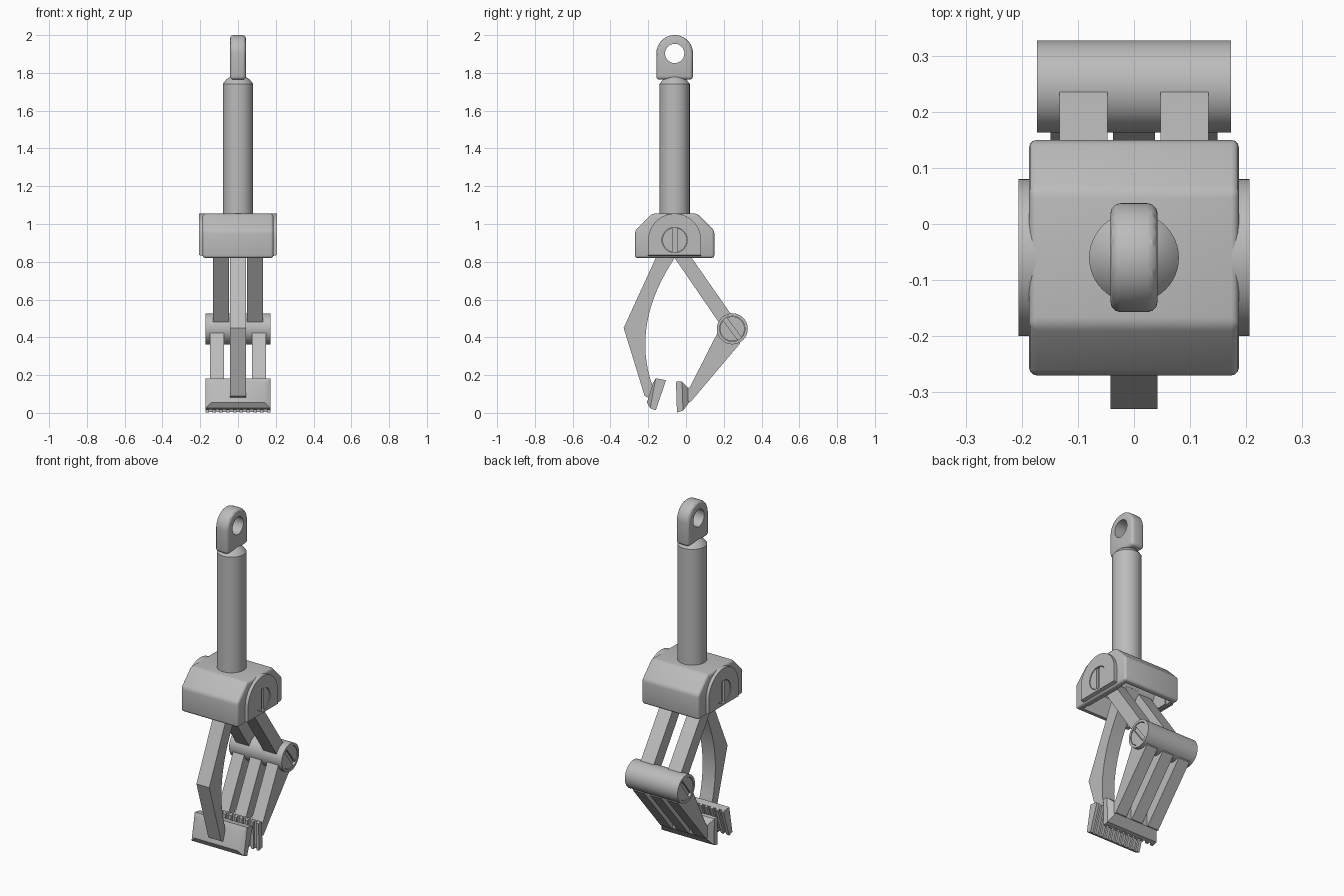
import bpy, bmesh, math

cube = bpy.data.objects.get("Cube")
if cube:
    bpy.data.objects.remove(cube, do_unlink=True)

grey = bpy.data.materials.new("plain grey")
grey.use_nodes = True
GREY = (0.5, 0.5, 0.5, 1)
grey.diffuse_color = GREY
grey.node_tree.nodes["Principled BSDF"].inputs["Base Color"].default_value = GREY

AXIS = -0.06                 # y of the rod axis and main pivot
PIVOT = (AXIS, 0.915)
ELBOW = (0.245, 0.445)
parts = []


def finish(name, bm):
    bmesh.ops.recalc_face_normals(bm, faces=bm.faces)
    mesh = bpy.data.meshes.new(name)
    bm.to_mesh(mesh)
    bm.free()
    mesh.materials.append(grey)
    obj = bpy.data.objects.new(name, mesh)
    bpy.context.collection.objects.link(obj)
    parts.append(obj)
    return obj


def loft(name, rings):
    """Skin a list of equal point rings and cap both ends."""
    bm = bmesh.new()
    loops = [[bm.verts.new(p) for p in ring] for ring in rings]
    n = len(loops[0])
    for a, b in zip(loops, loops[1:]):
        for i in range(n):
            j = (i + 1) % n
            bm.faces.new((a[i], a[j], b[j], b[i]))
    bm.faces.new(loops[0])
    bm.faces.new(loops[-1])
    return finish(name, bm)


def prism(name, outline, x0, x1):
    """Extrude a (y, z) outline along x."""
    return loft(name, [[(x, y, z) for y, z in outline] for x in (x0, x1)])


def arc(centre, r, a0, a1, n):
    return [(centre[0] + r * math.cos(a0 + (a1 - a0) * i / n),
             centre[1] + r * math.sin(a0 + (a1 - a0) * i / n)) for i in range(n + 1)]


def disc(centre, r, n=48):
    return arc(centre, r, 0, 2 * math.pi, n)[:-1]


def apply_modifiers(obj):
    deps = bpy.context.evaluated_depsgraph_get()
    mesh = bpy.data.meshes.new_from_object(obj.evaluated_get(deps))
    obj.modifiers.clear()
    obj.data = mesh


def soften(obj, width):
    mod = obj.modifiers.new("soft edges", "BEVEL")
    mod.width, mod.segments, mod.limit_method = width, 3, "ANGLE"
    apply_modifiers(obj)


def cut(obj, cutter):
    mod = obj.modifiers.new("cut", "BOOLEAN")
    mod.operation, mod.object, mod.solver = "DIFFERENCE", cutter, "EXACT"
    apply_modifiers(obj)
    parts.remove(cutter)
    bpy.data.objects.remove(cutter, do_unlink=True)


def slotted_screw(name, host, centre, face_x, side, tilt):
    """Sink a round recess in the host and fill it with two half discs."""
    r, gap = 0.067, 0.012
    cut(host, prism("recess", disc(centre, r), side * (face_x - 0.015), side * (face_x + 0.02)))
    a = math.asin(gap / r)
    for k, half in enumerate(("a", "b")):
        start = tilt + k * math.pi
        prism(f"{name}_{half}", arc(centre, r - 0.002, start + a, start + math.pi - a, 20),
              side * (face_x - 0.02), side * (face_x - 0.003))


# Lifting eye
EYE = (AXIS, 1.903)
eye = prism("lifting_eye", arc(EYE, 0.097, 0, math.pi, 32) +
            [(AXIS - 0.097, 1.764), (AXIS + 0.097, 1.764)], -0.042, 0.042)
soften(eye, 0.018)
cut(eye, prism("eye_hole", disc(EYE, 0.051), -0.1, 0.1))

# Round rod with a tapered shoulder
loft("rod", [[(x, y, z) for x, y in disc((0, AXIS), r)]
             for r, z in ((0.08, 1.03), (0.08, 1.742), (0.062, 1.765), (0.04, 1.78))])

# Hollow housing, open below
housing = prism("housing", [(-0.27, 0.82), (-0.27, 0.965), (-0.18, 1.055),
                            (0.06, 1.055), (0.15, 0.965), (0.15, 0.82)], -0.187, 0.187)
soften(housing, 0.014)
cut(housing, prism("cavity", [(-0.24, 0.7), (-0.24, 0.95), (-0.165, 1.025),
                              (0.045, 1.025), (0.12, 0.95), (0.12, 0.7)], -0.157, 0.157))

# Side bosses with slotted pivot screws
for side, label in ((1, "left"), (-1, "right")):
    boss = prism(f"{label}_boss", arc(PIVOT, 0.14, 0, math.pi, 32) +
                 [(AXIS - 0.14, 0.82), (AXIS + 0.14, 0.82)], side * 0.15, side * 0.206)
    for v in boss.data.vertices:
        if v.co.z < 0.825 and abs(v.co.x) > 0.2:
            v.co.z += 0.016
    slotted_screw(f"{label}_pivot_screw", boss, PIVOT, 0.206, side, math.pi / 2)
prism("pivot_pin", disc(PIVOT, 0.05), -0.16, 0.16)

# Single curved front arm
p0, p1, p2 = (-0.06, 0.82), (-0.29, 0.475), (-0.18, 0.15)
inner = []
for i in range(17):
    t = i / 16
    inner.append(tuple((1 - t) ** 2 * a + 2 * t * (1 - t) * b + t * t * c
                       for a, b, c in zip(p0, p1, p2)))
prism("front_arm", [(-0.33, 0.45), (-0.16, 0.82), (-0.12, 0.91), (-0.06, 0.96), (-0.01, 0.9)] +
      inner + [(-0.178, 0.1), (-0.205, 0.082), (-0.219, 0.09)], -0.042, 0.042)

# Paired upper rear links
for side, label in ((1, "left"), (-1, "right")):
    prism(f"{label}_upper_link", [(-0.11, 0.893), (-0.07, 0.945), (-0.03, 0.907),
                                  (0.285, 0.455), (0.215, 0.419)], side * 0.047, side * 0.133)

# Elbow barrel with slotted ends
barrel = prism("elbow_barrel", disc(ELBOW, 0.082, 56), -0.173, 0.173)
for side, label in ((1, "left"), (-1, "right")):
    slotted_screw(f"{label}_elbow_screw", barrel, ELBOW, 0.173, side,
                  -side * math.radians(53))

# Three lower rear links
for label, x in (("left", 0.112), ("middle", 0), ("right", -0.112)):
    prism(f"{label}_lower_link", [(0.175, 0.44), (0.23, 0.46), (0.285, 0.4), (0.286, 0.367),
                                  (0.026, 0.06), (0, 0.06), (0, 0.13), (0.02, 0.135)],
          x - 0.037, x + 0.037)


def jaw(name, sections, lean):
    """Plate with a tapered outer face and ribbed gripping face."""
    loft(name, [[(-w, *top), (w, *top), (w, *low), (-w, *low)] for top, low, w in sections])
    (ty, tz), (by, bz), w = sections[0]
    count = 10
    pitch = 2 * w / (2 * count - 1)
    for i in range(count):
        x = -w + 2 * i * pitch
        prism(f"{name}_tooth_{i + 1}",
              [(ty - lean * 0.002, tz), (ty + lean * 0.012, tz - 0.004),
               (by + lean * 0.012, bz - 0.004), (by - lean * 0.002, bz)], x, x + pitch)


jaw("front_jaw", [((-0.118, 0.176), (-0.172, 0.018), 0.172),
                  ((-0.16, 0.183), (-0.19, 0.025), 0.172),
                  ((-0.176, 0.155), (-0.207, 0.055), 0.142)], 1)
jaw("rear_jaw", [((-0.041, 0.168), (-0.036, 0.006), 0.172),
                 ((-0.021, 0.165), (-0.016, 0.012), 0.172),
                 ((0.02, 0.125), (0.02, 0.06), 0.142)], -1)

# Smooth shading on the round parts, sharp elsewhere
bpy.ops.object.select_all(action="DESELECT")
for obj in parts:
    obj.select_set(True)
bpy.context.view_layer.objects.active = parts[0]
bpy.ops.object.shade_smooth_by_angle(angle=math.radians(30))
